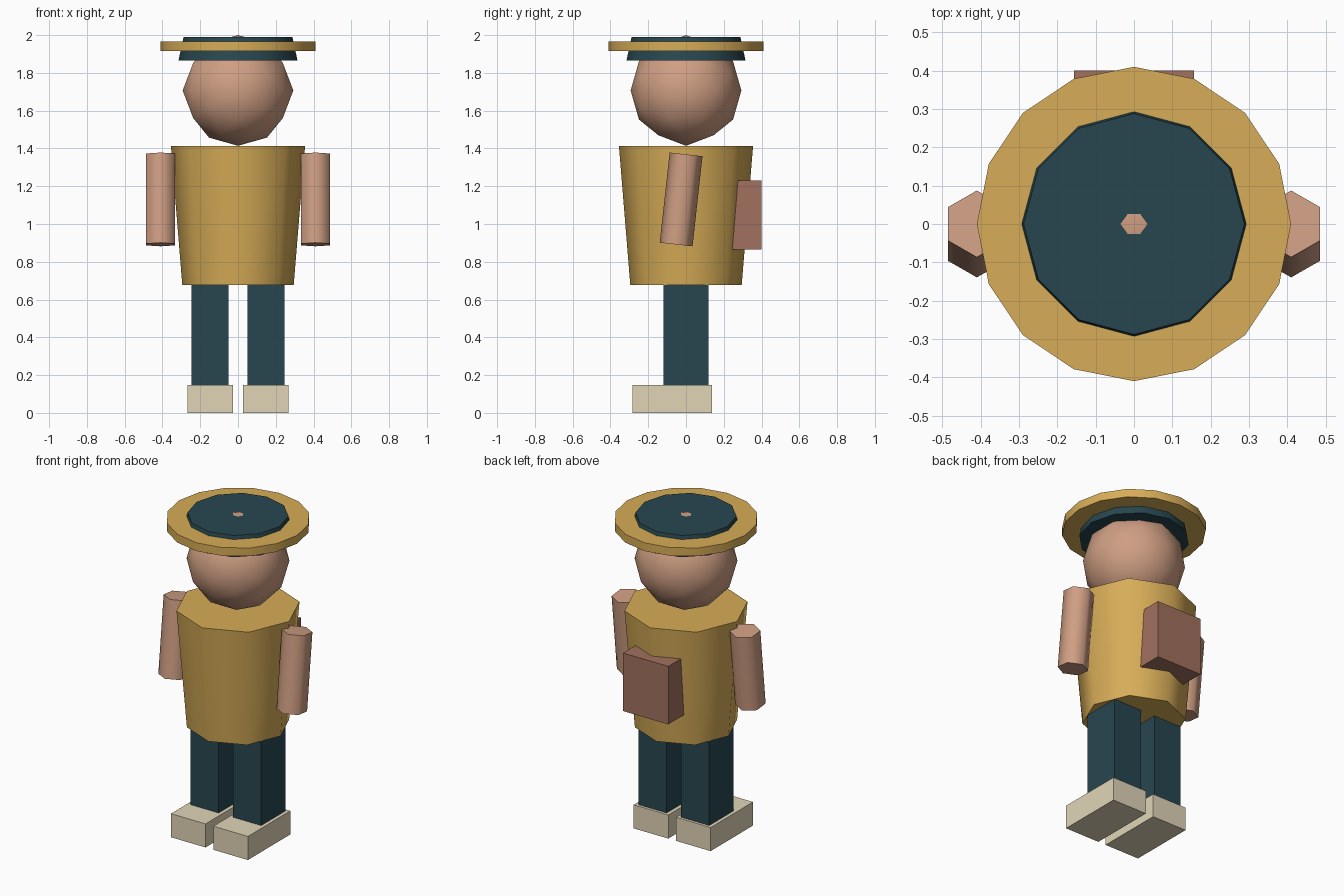
import bpy, bmesh, math
from mathutils import Matrix, Vector

if "Cube" in bpy.data.objects:
    bpy.data.objects.remove(bpy.data.objects["Cube"])


def material(name, rgb):
    m = bpy.data.materials.new(name)
    m.diffuse_color = [(c / 255) ** 2.2 for c in rgb] + [1]
    m.use_nodes = True
    m.node_tree.nodes["Principled BSDF"].inputs["Base Color"].default_value = m.diffuse_color
    return m


OCHRE = material("ochre", (214, 171, 88))
TEAL = material("teal", (44, 72, 80))
SKIN = material("skin", (206, 157, 130))
BROWN = material("brown", (160, 112, 95))
CREAM = material("cream", (224, 212, 182))


def finish(name, bm, mat, smooth=True):
    bmesh.ops.recalc_face_normals(bm, faces=bm.faces)
    me = bpy.data.meshes.new(name)
    bm.to_mesh(me)
    bm.free()
    me.materials.append(mat)
    ob = bpy.data.objects.new(name, me)
    bpy.context.collection.objects.link(ob)
    if smooth:
        bpy.ops.object.select_all(action='DESELECT')
        ob.select_set(True)
        bpy.context.view_layer.objects.active = ob
        bpy.ops.object.shade_smooth_by_angle(angle=math.radians(65))
    return ob


def box(name, lo, hi, mat):
    lo, hi = Vector(lo), Vector(hi)
    bm = bmesh.new()
    bmesh.ops.create_cube(bm, size=1, matrix=Matrix.Translation((lo + hi) / 2)
                          @ Matrix.Diagonal((*(hi - lo), 1)))
    return finish(name, bm, mat, smooth=False)


def drum(name, sides, r_bottom, r_top, height, centre, mat, tilt=0):
    # polygonal cylinder with a corner facing front
    bm = bmesh.new()
    rings = []
    for r, z in ((r_bottom, -height / 2), (r_top, height / 2)):
        rings.append([bm.verts.new((r * math.sin(a), -r * math.cos(a), z))
                      for a in (math.tau * i / sides for i in range(sides))])
    for ring in rings:
        bm.faces.new(ring)
    for i in range(sides):
        j = (i + 1) % sides
        bm.faces.new((rings[0][i], rings[0][j], rings[1][j], rings[1][i]))
    bm.transform(Matrix.Translation(centre) @ Matrix.Rotation(tilt, 4, 'X'))
    return finish(name, bm, mat)


def head(radius, centre):
    # once-subdivided icosahedron standing on an edge midpoint
    t = (1 + math.sqrt(5)) / 2
    pts = []
    for a in (-1, 1):
        for b in (-t, t):
            pts += [Vector((a, 0, b)), Vector((0, b, a)), Vector((b, a, 0))]
    mids = [p + q for i, p in enumerate(pts) for q in pts[:i]
            if (p - q).length < 2.1]
    bm = bmesh.new()
    for p in pts + mids:
        bm.verts.new(Vector(centre) + p.normalized() * radius)
    bmesh.ops.convex_hull(bm, input=bm.verts)
    return finish("head", bm, SKIN)


# Body and head
drum("torso", 8, 0.295, 0.355, 0.735, (0, 0, 1.045), OCHRE)
head(0.293, (0, 0, 1.707))

# Hat
drum("hat_crown", 12, 0.315, 0.288, 0.124, (0, 0, 1.928), TEAL)
drum("hat_brim", 16, 0.41, 0.41, 0.052, (0, 0, 1.941), OCHRE)

# Limbs and shoes, mirrored left and right
for side, s in (("left", -1), ("right", 1)):
    drum(f"arm_{side}", 6, 0.0875, 0.0875, 0.48, (s * 0.41, -0.026, 1.13),
         SKIN, tilt=-0.11)
    for part, x, y, z, mat in (
            ("leg", (0.05, 0.245), (-0.12, 0.12), (0.14, 0.72), TEAL),
            ("shoe", (0.027, 0.267), (-0.283, 0.137), (0, 0.148), CREAM)):
        xs = sorted(s * v for v in x)
        box(f"{part}_{side}", (xs[0], y[0], z[0]), (xs[1], y[1], z[1]), mat)

# Backpack
box("backpack", (-0.157, 0.2, 0.866), (0.157, 0.4, 1.23), BROWN)
